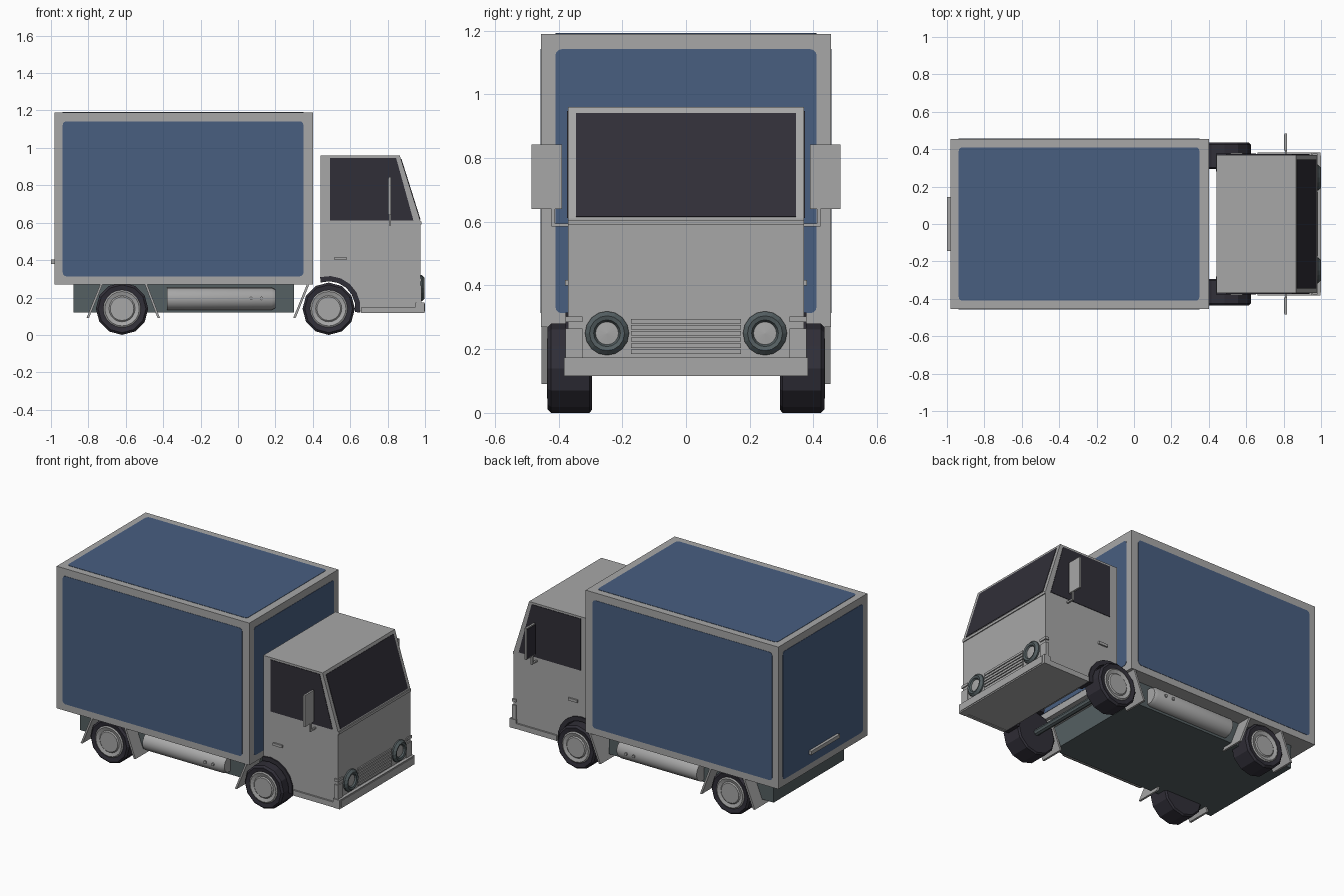
import bpy, bmesh, math
from mathutils import Vector

if "Cube" in bpy.data.objects:
    bpy.data.objects.remove(bpy.data.objects["Cube"])


def material(name, rgb):
    m = bpy.data.materials.new(name)
    m.diffuse_color = (*rgb, 1)
    m.use_nodes = True
    m.node_tree.nodes["Principled BSDF"].inputs["Base Color"].default_value = m.diffuse_color
    return m


GREY = material("light_grey", (0.39, 0.39, 0.39))
BLUE = material("panel_blue", (0.065, 0.112, 0.216))
DARK = material("dark_glass_rubber", (0.03, 0.028, 0.039))
STEEL = material("chassis_steel", (0.09, 0.115, 0.122))


def finish(name, bm, mat):
    bmesh.ops.remove_doubles(bm, verts=bm.verts, dist=1e-5)
    bmesh.ops.recalc_face_normals(bm, faces=bm.faces)
    me = bpy.data.meshes.new(name)
    bm.to_mesh(me)
    bm.free()
    me.materials.append(mat)
    ob = bpy.data.objects.new(name, me)
    bpy.context.collection.objects.link(ob)
    return ob


def extrude(name, pts, vec, mat):
    """Closed solid from a planar outline swept along vec."""
    bm = bmesh.new()
    a = [bm.verts.new(p) for p in pts]
    b = [bm.verts.new(Vector(p) + Vector(vec)) for p in pts]
    bm.faces.new(a)
    bm.faces.new(b)
    n = len(a)
    for i in range(n):
        bm.faces.new((a[i], a[(i + 1) % n], b[(i + 1) % n], b[i]))
    return finish(name, bm, mat)


def prism(name, xz, y0, y1, mat):
    return extrude(name, [(x, y0, z) for x, z in xz], (0, y1 - y0, 0), mat)


def box(name, x0, x1, y0, y1, z0, z1, mat):
    return prism(name, [(x0, z0), (x1, z0), (x1, z1), (x0, z1)], y0, y1, mat)


def lathe(name, profile, centre, axis, sides, mat, smooth=False):
    """Revolve (radius, height) points about the x or y axis."""
    bm = bmesh.new()
    rings = []
    for r, h in profile:
        ring = []
        for i in range(sides):
            t = 2 * math.pi * i / sides
            c, s = r * math.cos(t), r * math.sin(t)
            p = (c, h, s) if axis == 'y' else (h, c, s)
            ring.append(bm.verts.new(Vector(p) + Vector(centre)))
        rings.append(ring)
    for a, b in zip(rings, rings[1:]):
        for i in range(sides):
            j = (i + 1) % sides
            bm.faces.new((a[i], a[j], b[j], b[i]))
    ob = finish(name, bm, mat)
    if smooth:
        bpy.ops.object.select_all(action='DESELECT')
        bpy.context.view_layer.objects.active = ob
        ob.select_set(True)
        bpy.ops.object.shade_smooth_by_angle(angle=math.radians(35))
    return ob


def round_rect(u0, u1, v0, v1, r=0.02):
    pts = []
    for k, (u, v) in enumerate([(u1 - r, v1 - r), (u0 + r, v1 - r), (u0 + r, v0 + r), (u1 - r, v0 + r)]):
        for i in range(4):
            t = math.radians(90 * k + 30 * i)
            pts.append((u + r * math.cos(t), v + r * math.sin(t)))
    return pts


# Cargo box with inlaid blue panels
T = 0.003
box("cargo_box", -0.98, 0.40, -0.455, 0.455, 0.27, 1.19, GREY)
side = round_rect(-0.937, 0.35, 0.313, 1.142)
end = round_rect(-0.41, 0.41, 0.313, 1.142)
roof = round_rect(-0.937, 0.35, -0.41, 0.41)
for s, n in ((1, "left"), (-1, "right")):
    extrude(n + "_panel", [(x, s * 0.454, z) for x, z in side], (0, s * T, 0), BLUE)
extrude("front_panel", [(0.399, y, z) for y, z in end], (T, 0, 0), BLUE)
extrude("rear_panel", [(-0.979, y, z) for y, z in end], (-T, 0, 0), BLUE)
extrude("roof_panel", [(x, y, 1.189) for x, y in roof], (0, 0, T), BLUE)
box("rear_handle", -1.0, -0.975, -0.145, 0.145, 0.378, 0.402, GREY)

# Chassis
box("chassis", -0.88, 0.30, -0.36, 0.36, 0.12, 0.272, STEEL)


def arc(r, a0, a1, n):
    return [(0.485 + r * math.cos(math.radians(a0 + (a1 - a0) * i / n)),
             0.145 + r * math.sin(math.radians(a0 + (a1 - a0) * i / n))) for i in range(n + 1)]


# Cab with wheel arch cut into its profile
cab = [(0.44, 0.96), (0.865, 0.96), (0.975, 0.61), (0.975, 0.12), (0.655, 0.12)]
prism("cab", cab + arc(0.167, 0, 105.6, 6), -0.37, 0.37, GREY)

# Windscreen lies on the sloped front face
d = Vector((0.865 - 0.975, 0.96 - 0.61)).normalized()
nrm = Vector((d.y, -d.x))
base = Vector((0.975, 0.61))
lo, hi = base + d * 0.006, base + d * 0.347
prism("windscreen", [lo - nrm * .002, hi - nrm * .002, hi + nrm * .003, lo + nrm * .003], -0.345, 0.345, DARK)
box("windscreen_sill", 0.965, 0.981, -0.37, 0.37, 0.59, 0.606, GREY)

for s, n in ((1, "left"), (-1, "right")):
    def sbox(name, x0, x1, y0, y1, z0, z1, mat):
        return box(n + "_" + name, x0, x1, s * y0, s * y1, z0, z1, mat)

    # Side window, door handle, wheel arch lining
    prism(n + "_side_window", [(0.493, 0.612), (0.493, 0.947), (0.845, 0.947), (0.938, 0.612)],
          s * 0.368, s * 0.373, DARK)
    sbox("door_handle", 0.515, 0.58, 0.365, 0.38, 0.40, 0.417, GREY)
    prism(n + "_wheel_arch", arc(0.17, -9, 105.6, 6) + arc(0.142, 108, -9, 6), s * 0.28, s * 0.378, DARK)

    # Mirror on a bent arm
    sbox("mirror", 0.805, 0.818, 0.39, 0.485, 0.64, 0.843, GREY)
    sbox("mirror_glass", 0.802, 0.806, 0.396, 0.479, 0.647, 0.836, DARK)
    sbox("mirror_arm", 0.806, 0.817, 0.36, 0.423, 0.585, 0.595, GREY)
    sbox("mirror_post", 0.806, 0.817, 0.411, 0.423, 0.585, 0.645, GREY)

    # Headlight, indicator and corner guard
    y = s * 0.248
    lathe(n + "_headlight_ring", [(0.069, 0.97), (0.069, 0.984), (0.055, 0.998), (0.042, 0.994), (0.035, 0.982)],
          (0, y, 0.25), 'x', 16, STEEL)
    lathe(n + "_headlight_lens", [(0.036, 0.97), (0.036, 0.985), (0, 0.988)], (0, y, 0.25), 'x', 16, GREY)
    sbox("indicator", 0.955, 0.982, 0.325, 0.378, 0.285, 0.302, GREY)
    sbox("corner_guard", 0.955, 0.981, 0.325, 0.378, 0.15, 0.265, GREY)
    sbox("sill_strip", 0.66, 0.98, 0.36, 0.381, 0.116, 0.15, GREY)

    # Side fuel tank with two studs
    lathe(n + "_fuel_tank", [(0, -0.38), (0.06, -0.38), (0.06, 0.18), (0.05, 0.20), (0, 0.20)],
          (0, s * 0.375, 0.193), 'x', 20, GREY, True)
    for x in (0.07, 0.125):
        lathe(n + "_tank_stud", [(0, 0), (0.01, 0), (0.01, s * 0.072), (0, s * 0.072)],
              (x, s * 0.37, 0.195), 'y', 8, GREY)

    # Slanted mud flaps
    for xt, xb in ((-0.735, -0.81), (-0.50, -0.43), (0.37, 0.295)):
        prism(n + "_mud_flap", [(xt, 0.275), (xt + 0.013, 0.275), (xb + 0.013, 0.09), (xb, 0.09)],
              s * 0.295, s * 0.453, GREY)

    # Wheels
    for x, w in ((0.485, "front"), (-0.62, "rear")):
        c = (x, 0, 0.14)
        lathe(f"{n}_{w}_tire", [(0, s * 0.295), (0.13, s * 0.295), (0.14, s * 0.303), (0.14, s * 0.424),
                                (0.128, s * 0.435), (0.1, s * 0.43), (0, s * 0.42)], c, 'y', 12, DARK)
        lathe(f"{n}_{w}_rim", [(0.1, s * 0.415), (0.1, s * 0.432), (0.092, s * 0.437), (0.07, s * 0.43),
                               (0.063, s * 0.436), (0, s * 0.436)], c, 'y', 20, GREY)

# Bumper and its raised plate
box("bumper", 0.95, 0.996, -0.383, 0.383, 0.116, 0.174, GREY)
box("bumper_plate", 0.99, 1.0, -0.367, 0.367, 0.124, 0.167, GREY)

# Radiator slats
for i in range(6):
    z = 0.185 + i * 0.0192
    box("grille_slat", 0.97, 0.983, -0.172, 0.172, z, z + 0.014, GREY)

# Axles
for x in (0.485, -0.62):
    lathe("axle", [(0, -0.3), (0.02, -0.3), (0.02, 0.3), (0, 0.3)], (x, 0, 0.14), 'y', 8, STEEL)
